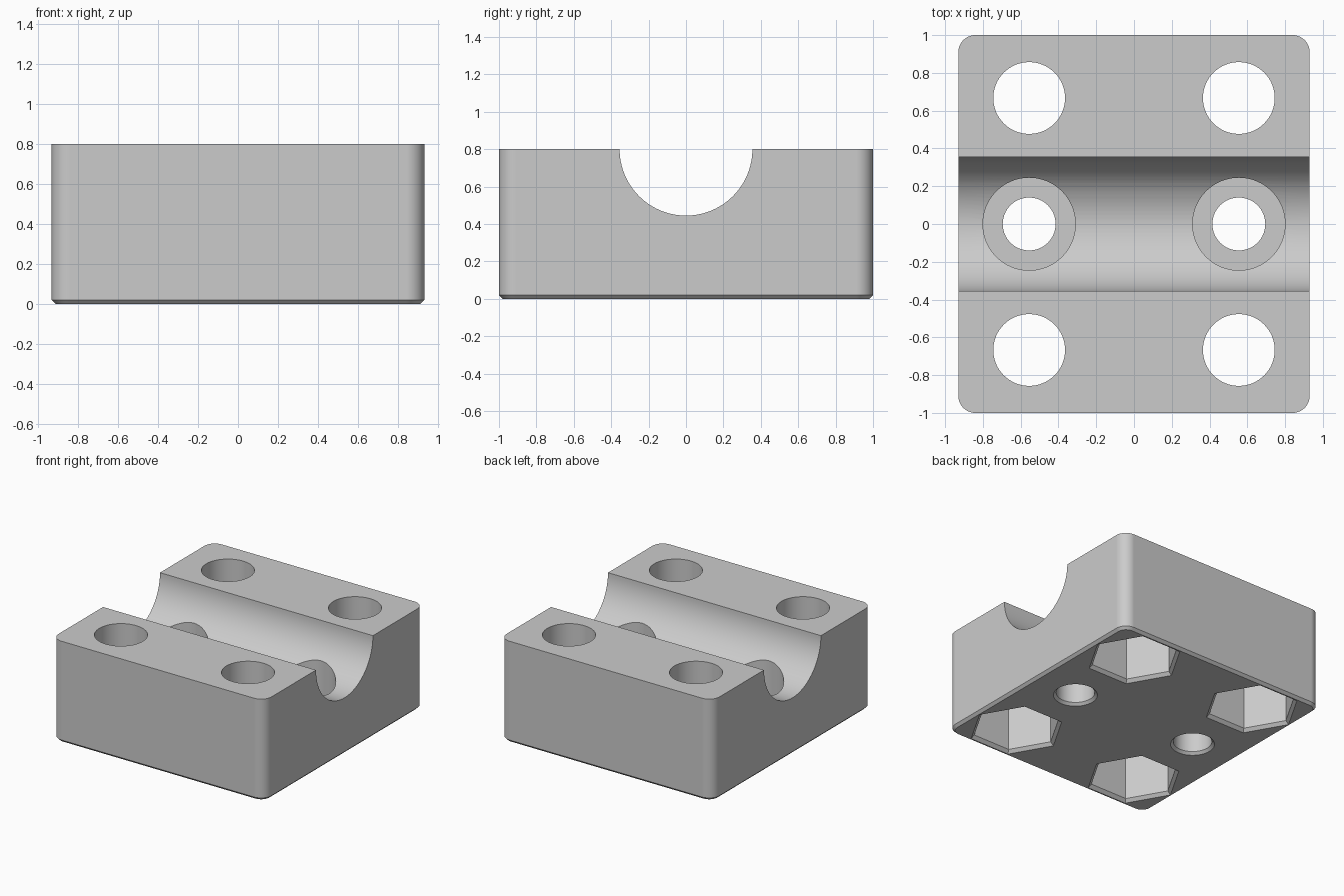
import bpy, bmesh
from math import cos, sin, pi, radians
from mathutils import Matrix

cube = bpy.data.objects.get("Cube")
if cube:
    bpy.data.objects.remove(cube, do_unlink=True)

HALF_X, HALF_Y, HEIGHT = 0.93, 1.0, 0.8
CORNER, CHAMFER = 0.09, 0.02
BOLT_X, BOLT_Y = 0.555, 0.667

grey = bpy.data.materials.new("light_grey")
grey.use_nodes = True
grey.diffuse_color = (0.6, 0.6, 0.6, 1)
grey.node_tree.nodes["Principled BSDF"].inputs["Base Color"].default_value = (0.6, 0.6, 0.6, 1)


def loft(name, rings, matrix=Matrix()):
    """Closed solid through a stack of equal-count point rings."""
    bm = bmesh.new()
    loops = [[bm.verts.new(p) for p in ring] for ring in rings]
    for low, high in zip(loops, loops[1:]):
        for i in range(len(low)):
            j = (i + 1) % len(low)
            bm.faces.new((low[i], low[j], high[j], high[i]))
    bm.faces.new(loops[0][::-1])
    bm.faces.new(loops[-1])
    bmesh.ops.transform(bm, matrix=matrix, verts=bm.verts)
    bmesh.ops.recalc_face_normals(bm, faces=bm.faces)
    mesh = bpy.data.meshes.new(name)
    bm.to_mesh(mesh)
    bm.free()
    mesh.materials.append(grey)
    obj = bpy.data.objects.new(name, mesh)
    bpy.context.collection.objects.link(obj)
    return obj


def polygon(radius, z, sides=64):
    return [(radius * cos(2 * pi * i / sides), radius * sin(2 * pi * i / sides), z)
            for i in range(sides)]


def rounded_rectangle(inset, z, steps=12):
    radius = CORNER - inset
    points = []
    for k, (sx, sy) in enumerate(((1, 1), (-1, 1), (-1, -1), (1, -1))):
        for i in range(steps + 1):
            a = (k + i / steps) * pi / 2
            points.append((sx * (HALF_X - CORNER) + radius * cos(a),
                           sy * (HALF_Y - CORNER) + radius * sin(a), z))
    return points


# Block with rounded upright corners and a chamfered base
body = loft("clamp_block", [rounded_rectangle(CHAMFER, 0),
                            rounded_rectangle(0, CHAMFER),
                            rounded_rectangle(0, HEIGHT)])


def cut(name, rings, matrix=Matrix()):
    cutter = loft(name, rings, matrix)
    cutter.hide_render = True
    mod = body.modifiers.new(name, 'BOOLEAN')
    mod.operation = 'DIFFERENCE'
    mod.solver = 'EXACT'
    mod.object = cutter
    bpy.ops.object.modifier_apply(modifier=name)
    bpy.data.objects.remove(cutter, do_unlink=True)


bpy.ops.object.select_all(action='DESELECT')
bpy.context.view_layer.objects.active = body
body.select_set(True)

# Half-round channel running across the top
cut("channel", [polygon(0.355, -1.1, 96), polygon(0.355, 1.1, 96)],
    Matrix.Translation((0, 0, HEIGHT)) @ Matrix.Rotation(pi / 2, 4, 'Y'))

for sx in (-1, 1):
    # Counterbored screw hole in the channel, chamfered below
    place = Matrix.Translation((sx * BOLT_X, 0, 0))
    cut("screw_hole", [polygon(0.17, -0.01), polygon(0.14, 0.02),
                       polygon(0.14, 0.22), polygon(0.245, 0.22),
                       polygon(0.245, 1)], place)
    for sy in (-1, 1):
        # Bolt hole with a chamfered hexagonal nut pocket below
        place = Matrix.Translation((sx * BOLT_X, sy * BOLT_Y, 0))
        cut("nut_pocket", [polygon(0.36, -0.01, 6), polygon(0.325, 0.025, 6),
                           polygon(0.325, 0.36, 6)], place)
        cut("bolt_hole", [polygon(0.19, 0.3), polygon(0.19, 1)], place)

bpy.ops.object.shade_smooth_by_angle(angle=radians(30))
weighted = body.modifiers.new("clean_shading", 'WEIGHTED_NORMAL')
weighted.keep_sharp = True
